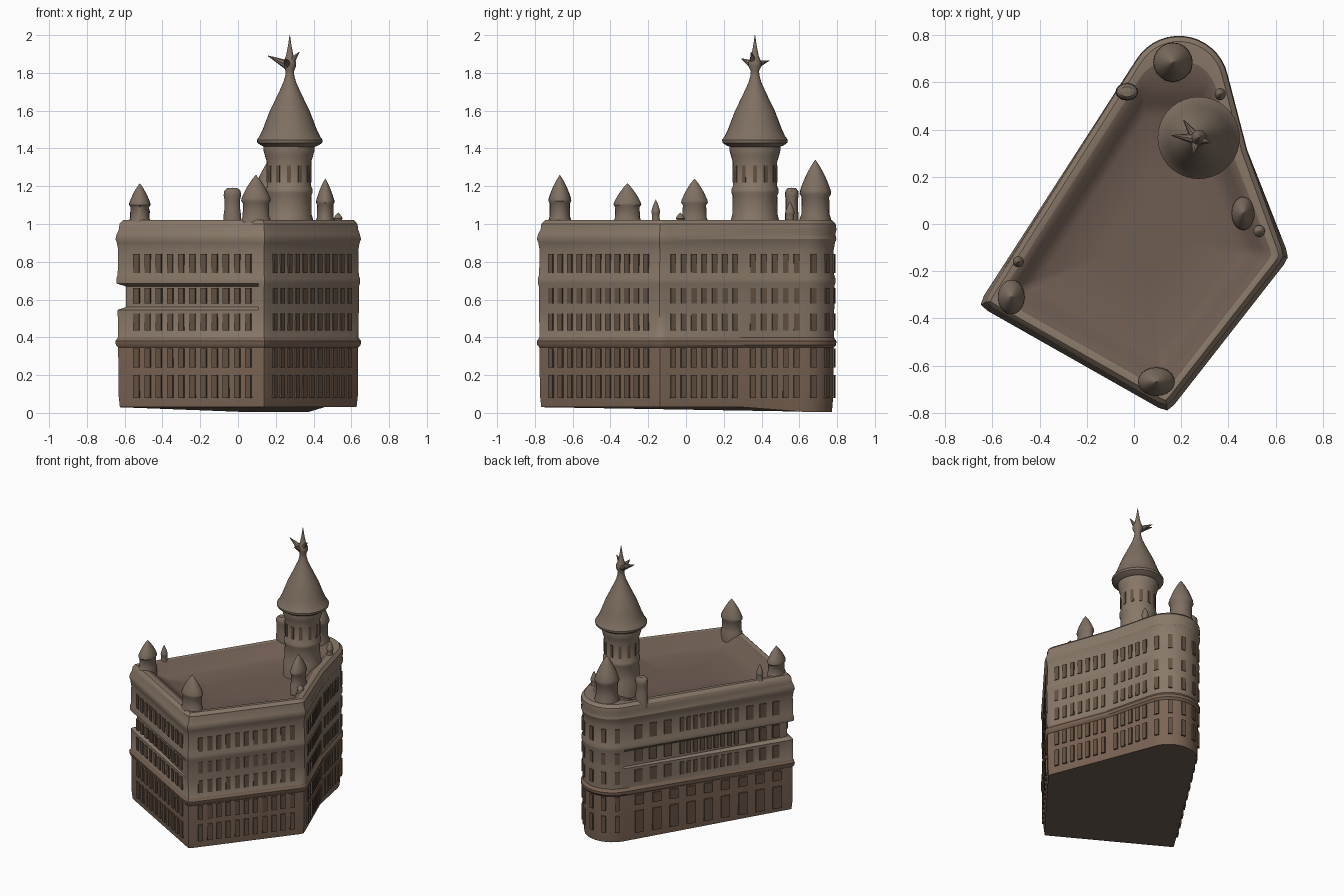
import bpy, bmesh
from math import sin, cos, pi, radians, atan2
from mathutils import Vector, Matrix

if "Cube" in bpy.data.objects:
    bpy.data.objects.remove(bpy.data.objects["Cube"])


def mat(name, rgb):
    m = bpy.data.materials.new(name)
    m.diffuse_color = (*rgb, 1)
    m.use_nodes = True
    m.node_tree.nodes["Principled BSDF"].inputs["Base Color"].default_value = m.diffuse_color
    return m


STONE = mat("pale_stone", (0.25, 0.19, 0.14))
BROWN = mat("brown_stone", (0.20, 0.13, 0.09))
WINDOW = mat("window_brown", (0.13, 0.085, 0.055))
ROOF = mat("roof_brown", (0.16, 0.11, 0.085))
TILE = mat("turret_stone", (0.21, 0.16, 0.12))


def finish(name, bm, mats, angle=40):
    bmesh.ops.recalc_face_normals(bm, faces=bm.faces)
    me = bpy.data.meshes.new(name)
    bm.to_mesh(me)
    bm.free()
    ob = bpy.data.objects.new(name, me)
    bpy.context.collection.objects.link(ob)
    for m in mats:
        me.materials.append(m)
    bpy.ops.object.select_all(action='DESELECT')
    ob.select_set(True)
    bpy.context.view_layer.objects.active = ob
    bpy.ops.object.shade_smooth_by_angle(angle=radians(angle))
    return ob


def bridge(bm, a, b, mi=0):
    for i in range(len(a)):
        j = (i + 1) % len(a)
        bm.faces.new((a[i], a[j], b[j], b[i])).material_index = mi


def lathe(name, x, y, profile, sx=1, sy=1, n=28, m=TILE):
    """Spin (radius, z) points about a vertical axis."""
    bm = bmesh.new()
    rings = [[bm.verts.new((x + r * sx * cos(2 * pi * k / n), y + r * sy * sin(2 * pi * k / n), z))
              for k in range(n)] for r, z in profile]
    for a, b in zip(rings, rings[1:]):
        bridge(bm, a, b)
    bm.faces.new(rings[0])
    bm.faces.new(rings[-1])
    return finish(name, bm, [m])


# Footprint: three softened corners and a round back end
A, B, C = Vector((-0.645, -0.34)), Vector((0.14, -0.785)), Vector((0.645, -0.14))
D = Vector((0.468, 0.31))
arc = [Vector((0.19 + 0.2 * cos(radians(a)), 0.585 + 0.2 * sin(radians(a)))) for a in range(13, 149, 9)]


def soften(prev, p, nxt, r=0.035):
    a, b = p + (prev - p).normalized() * r, p + (nxt - p).normalized() * r
    return [a, a * .16 + p * .68 + b * .16, b]


foot = (soften(arc[-1], A, B) + soften(A, B, C) + soften(B, C, D) + [D] + arc)


def offset(d):
    out = []
    n = len(foot)
    for i, p in enumerate(foot):
        e1, e2 = (p - foot[i - 1]).normalized(), (foot[(i + 1) % n] - p).normalized()
        nrm = (Vector((e1.y, -e1.x)) + Vector((e2.y, -e2.x))).normalized()
        out.append(p + nrm * d)
    return out


# Building shell: stacked rings with string courses, then rim and sunken roof
bm = bmesh.new()
levels = [(-.012, .03), (-.004, .10), (-.003, .345), (.010, .36), (.012, .38), (-.002, .40),
          (0, .545), (.001, .56), (.001, .67), (.006, .685), (.007, .71), (0, .73),
          (-.003, .86), (.004, .90), (.012, .92), (.006, .945), (.012, .97), (.008, 1.0), (-.012, 1.02)]
rings = []
for d, z in levels:
    ring = []
    for i, p in enumerate(offset(d)):
        q = p.copy()
        if i < 3 and .55 < z < .68:      # bite in the left corner
            q += Vector((.045, .01))
        if z > .96 and i < 9:            # corners draw in at the top
            q += (Vector((.05, 0)) - q) * .025
        zz = z - .025 if z < .05 and p.y > .5 else z
        ring.append(bm.verts.new((q.x, q.y, zz)))
    rings.append(ring)
for k, (a, b) in enumerate(zip(rings, rings[1:])):
    bridge(bm, a, b, 1 if levels[k + 1][1] < .42 else 0)
bm.faces.new(rings[0]).material_index = 2
centre = Vector((.06, -.06))
last = rings[-1]
for s, z, ymax in ((.90, 1.02, .68), (.83, 1.0, .56), (.77, .955, .51), (.66, .93, .45), (.3, .92, .3)):
    ring = []
    for p in foot:
        q = centre + (p - centre) * s
        ring.append(bm.verts.new((q.x, min(q.y, ymax), z)))
    bridge(bm, last, ring, 0 if s > .85 else 2)
    last = ring
bm.faces.new(last).material_index = 2
finish("building_shell", bm, [STONE, BROWN, ROOF], 35)

# Windows: shallow panels set along every wall
bm = bmesh.new()


def panel(bm, c, ang, w, h, d=.012):
    m = Matrix.Translation(c) @ Matrix.Rotation(ang, 4, 'Z') @ Matrix.Diagonal((w, d, h, 1))
    bmesh.ops.create_cube(bm, size=1, matrix=m)


def window_rows(bm, p, q, n, rows, fill=.5):
    e = q - p
    for z, h in rows:
        for k in range(n):
            c = p + e * ((k + .5) / n)
            panel(bm, (c.x, c.y, z), atan2(e.y, e.x), e.length / n * fill, h)


front_rows = [(.79, .10), (.62, .08), (.48, .09), (.29, .10), (.14, .12)]
window_rows(bm, A.lerp(B, .10), A.lerp(B, .93), 11, front_rows)
window_rows(bm, B.lerp(C, .07), B.lerp(C, .93), 11, front_rows)
window_rows(bm, C.lerp(D, .10), C.lerp(D, .95), 7, front_rows)
window_rows(bm, D.lerp(arc[0], .05), D.lerp(arc[0], .95), 5, front_rows)
for i in range(1, len(arc) - 2, 3):
    window_rows(bm, arc[i], arc[i + 1], 1, front_rows, 1)
E = arc[-1]
# Back left wall: spaced end windows around a close-set middle gallery
for a, b, n, fill in ((.04, .30, 3, .5), (.32, .68, 9, .6), (.70, .93, 3, .5)):
    window_rows(bm, E.lerp(A, a), E.lerp(A, b), n, [(.80, .10), (.63, .09), (.48, .09)], fill)
window_rows(bm, E.lerp(A, .04), E.lerp(A, .95), 9, [(.30, .07), (.14, .16)], .5)
finish("windows", bm, [WINDOW])

# Main round tower with bell roof
TX, TY = .27, .365
lathe("tower_shaft", TX, TY, [(.13, .92), (.128, 1.02), (.12, 1.05), (.118, 1.15), (.125, 1.165), (.125, 1.185),
      (.117, 1.2), (.118, 1.33), (.127, 1.36), (.135, 1.39), (.135, 1.41), (.15, 1.425)], m=STONE, n=36)
lathe("tower_roof", TX + .004, TY, [(.11, 1.40), (.15, 1.415), (.172, 1.43), (.174, 1.445), (.16, 1.465),
      (.143, 1.50), (.128, 1.54), (.105, 1.60), (.078, 1.655), (.052, 1.71), (.034, 1.75), (.024, 1.785),
      (.022, 1.81), (.034, 1.835), (.034, 1.855), (.02, 1.89), (.01, 1.94), (.001, 2.0)], n=36)
bm = bmesh.new()
for k in range(12):
    a = 2 * pi * k / 12
    panel(bm, (TX + .117 * cos(a), TY + .117 * sin(a), 1.265), a + pi / 2, .022, .09, .006)
finish("tower_windows", bm, [WINDOW])

# Weather vane spikes
bm = bmesh.new()
root = Vector((TX - .005, TY - .005, 1.84))
for tip in ((.16, .375, 1.89), (.325, .345, 1.91), (.21, .44, 1.865), (.25, .295, 1.875)):
    v = Vector(tip) - root
    m = Matrix.Translation(root + v / 2) @ v.to_track_quat('Z', 'Y').to_matrix().to_4x4()
    bmesh.ops.create_cone(bm, cap_ends=True, segments=8, radius1=.026, radius2=.002, depth=v.length, matrix=m)
finish("vane_spikes", bm, [TILE])


# Small corner turrets: (name, x, y, x radius, y radius, top)
def turret(name, x, y, rx, ry, top):
    h = top - 1
    prof = [(1, .96), (.98, 1 + .08 * h), (.88, 1 + .15 * h), (.86, 1 + .42 * h), (.98, 1 + .47 * h),
            (.96, 1 + .52 * h), (.8, 1 + .63 * h), (.58, 1 + .76 * h), (.3, 1 + .89 * h), (.12, 1 + .96 * h), (.01, top)]
    lathe(name, x, y, prof, rx, ry, 20)


for t in (("left_turret", -.52, -.31, .058, .075, 1.215),
          ("front_turret", .095, -.668, .08, .062, 1.26),
          ("right_turret", .462, .045, .05, .072, 1.24),
          ("back_turret", .165, .685, .085, .085, 1.34),
          ("left_pinnacle", -.49, -.16, .024, .024, 1.13),
          ("right_pinnacle", .53, -.03, .025, .025, 1.06),
          ("back_right_pinnacle", .365, .55, .024, .026, 1.12)):
    turret(*t)

# Rounded chimney on the back left rim
lathe("chimney", -.03, .56, [(1.05, .97), (1, 1.05), (.9, 1.08), (.9, 1.13), (1, 1.15), (.95, 1.175), (.6, 1.19), (.01, 1.192)],
      .046, .036, 16)
